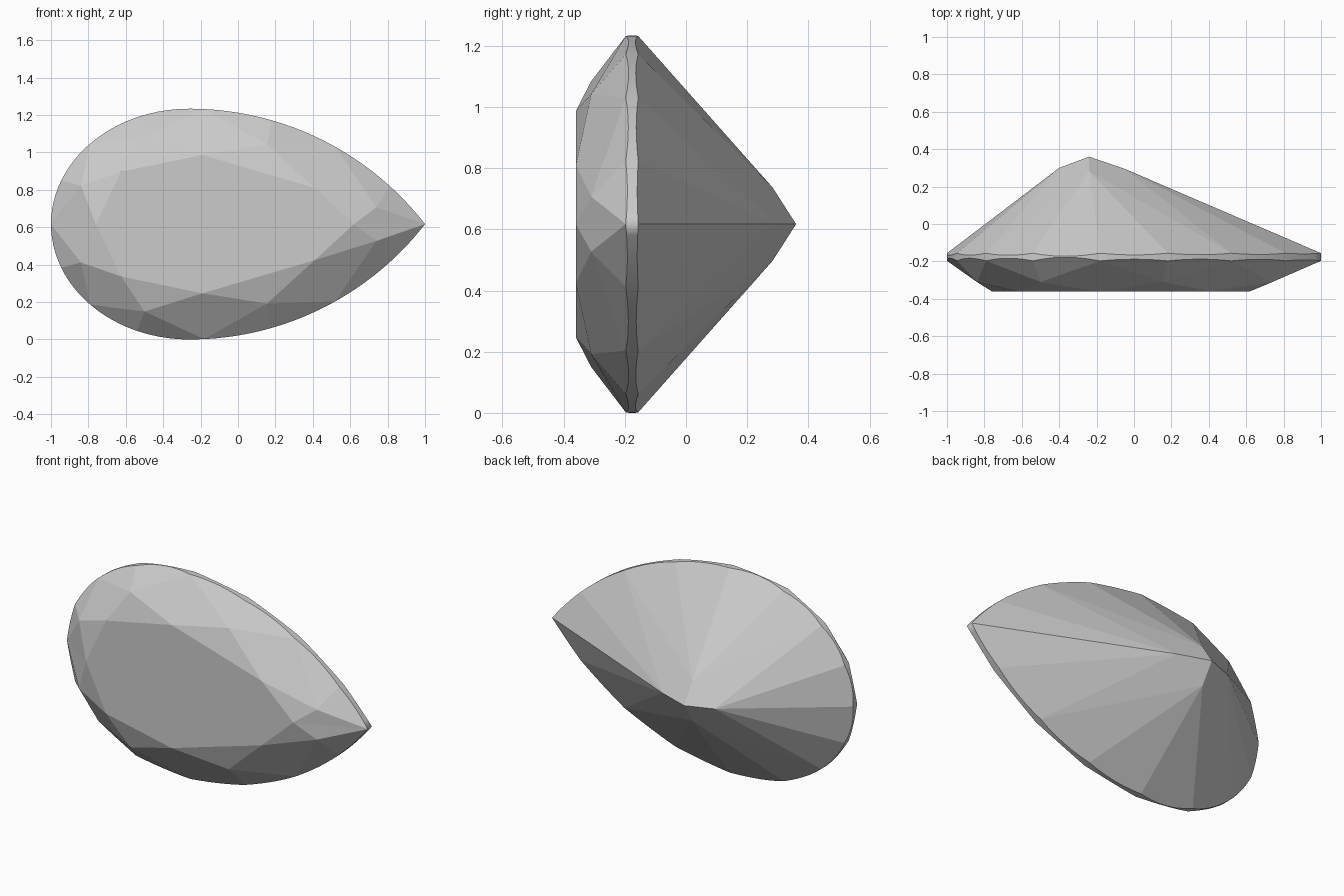
import bpy, bmesh, math
from mathutils import Vector
from mathutils.geometry import normal

if "Cube" in bpy.data.objects:
    bpy.data.objects.remove(bpy.data.objects["Cube"])

# Pear outline: elliptical round end, circular arc running to the point
CX, A, B = -0.26, 0.74, 0.617
L = 1 - CX
R = (L * L + B * B) / (2 * B)
AMAX = math.asin(L / R)
STEPS = 6


def x_to_s(x):
    if x <= CX:
        return math.acos(min(1, (CX - x) / A)) / (math.pi / 2)
    return 1 + math.asin(min(L, x - CX) / R) / AMAX


def outline(s):
    if s <= 1:
        t = s * math.pi / 2
        return CX - A * math.cos(t), B * math.sin(t)
    t = (s - 1) * AMAX
    return CX + R * math.sin(t), max(0, B - R + R * math.cos(t))


# Facet corners on one half (x, height above the centre line)
table = [Vector((x, -0.36, z)) for x, z in
         [(-0.76, 0), (-0.625, 0.28), (-0.19, 0.37), (0.41, 0.193), (0.62, 0)]]
star = [Vector((x, -0.31, z)) for x, z in
        [(-0.84, 0.205), (-0.5, 0.467), (0.155, 0.425), (0.74, 0.09)]]
culet = Vector((-0.24, 0.36, 0))
p_left, p_side, p_tip = Vector((-0.4, 0.3, 0)), Vector((-0.24, 0.283, 0.12)), Vector((-0.05, 0.295, 0))
girdle_s = [x_to_s(x) for x in (-1, -0.945, -0.79, -0.54, -0.18, 0.18, 0.52, 0.81, 1)]


def girdle_point(s, y):
    x, z = outline(s)
    return Vector((x, y, z))


def scallop(peak, i, y):
    """Girdle edge where the flat facet through peak cuts the curved wall."""
    a, b = girdle_point(girdle_s[i], y), girdle_point(girdle_s[i + 1], y)
    n = normal((peak, a, b))
    pts = [a]
    for k in range(1, STEPS):
        p = girdle_point(girdle_s[i] + (girdle_s[i + 1] - girdle_s[i]) * k / STEPS, y)
        p.y = peak.y - (n.x * (p.x - peak.x) + n.z * (p.z - peak.z)) / n.y
        pts.append(p)
    return pts + [b]


FRONT, BACK = -0.197, -0.156
bm = bmesh.new()


def face(points, smooth=False):
    for side in (1, -1):
        f = bm.faces.new([bm.verts.new((p.x, p.y, B + side * p.z)) for p in points])
        f.smooth = smooth


# Table and crown: star and main facets
face(table)
for i in range(4):
    face([table[i], table[i + 1], star[i]])
for i in range(5):
    g = girdle_point(girdle_s[2 * i], FRONT)
    face([table[i]] + ([star[i - 1]] if i > 0 else []) + [g] + ([star[i]] if i < 4 else []))

# Girdle facets on both sides and the smooth wall between them
fans = [p_left] * 2 + [p_side] * 4 + [p_tip] * 2
for i in range(8):
    front = scallop(star[i // 2], i, FRONT)
    back = scallop(fans[i], i, BACK)
    face([star[i // 2]] + front)
    face([fans[i]] + back)
    for k in range(STEPS):
        face([front[k], front[k + 1], back[k + 1], back[k]], True)

# Four pavilion main facets meeting at the culet
face([culet, p_left, girdle_point(girdle_s[2], BACK), p_side])
face([culet, p_side, girdle_point(girdle_s[6], BACK), p_tip])

bmesh.ops.remove_doubles(bm, verts=bm.verts, dist=0.0005)
bmesh.ops.recalc_face_normals(bm, faces=bm.faces)
mesh = bpy.data.meshes.new("pear_cut_gem")
bm.to_mesh(mesh)
bm.free()
bpy.context.collection.objects.link(bpy.data.objects.new("pear_cut_gem", mesh))
